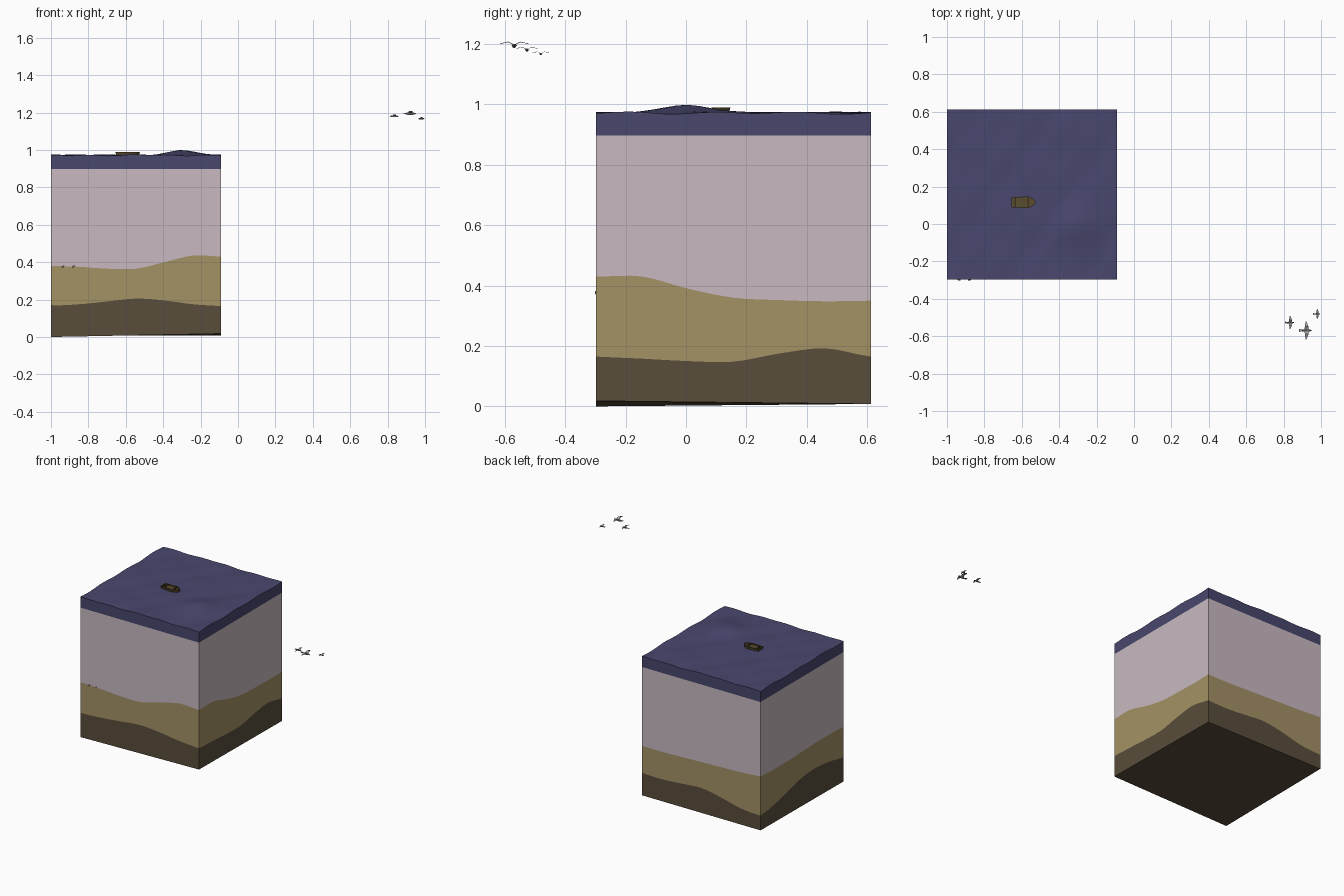
import bpy, bmesh, math
from mathutils import Vector, Matrix

cube = bpy.data.objects.get("Cube")
if cube:
    bpy.data.objects.remove(cube, do_unlink=True)


def material(name, r, g, b):
    m = bpy.data.materials.new(name)
    m.use_nodes = True
    m.diffuse_color = (r, g, b, 1)
    m.node_tree.nodes["Principled BSDF"].inputs["Base Color"].default_value = (r, g, b, 1)
    return m


NAVY = material("navy water", .066, .063, .155)
PINK = material("pale pink water", .58, .49, .535)
SAND = material("sand", .376, .287, .133)
SOIL = material("dark soil", .1, .075, .045)
WOOD = material("boat wood", .1, .072, .028)
DARK = material("dark wood", .045, .03, .014)
GREY = material("feather grey", .36, .34, .34)
BODY = material("bird body grey", .2, .19, .19)
SHELL = material("shell brown", .2, .14, .1)


def add_object(name, bm, *mats):
    mesh = bpy.data.meshes.new(name)
    bm.to_mesh(mesh)
    bm.free()
    for m in mats:
        mesh.materials.append(m)
    obj = bpy.data.objects.new(name, mesh)
    bpy.context.collection.objects.link(obj)
    return obj


# Block footprint, walked anticlockwise from the front left corner
SUB = 4                 # wall columns per profile key
SIDE = 6 * SUB          # wall columns per side
COLS = 4 * SIDE
CENTRE = Vector((-.545, .157))
HALF = .455
CORNERS = [CENTRE + Vector(c) * HALF for c in ((-1, -1), (1, -1), (1, 1), (-1, 1))]


def rim(i):
    side, step = divmod(i % COLS, SIDE)
    return CORNERS[side].lerp(CORNERS[(side + 1) % 4], step / SIDE)


def profile(keys):
    """Closed smooth curve of heights around the block."""
    def height(i):
        k, t = divmod(i % COLS, SUB)
        t /= SUB
        a, b, c, d = (keys[(k + j) % len(keys)] for j in (-1, 0, 1, 2))
        return b + .5 * t * (c - a + t * (2*a - 5*b + 4*c - d + t * (3*(b - c) + d - a)))
    return height


def wave(x, y):
    swell = .027 * math.exp(-((x + .29) ** 2 + y ** 2) / .011)
    ripple = math.sin(13 * x + 5 * y) * math.cos(17 * y - 4 * x) + .6 * math.sin(31 * x - 23 * y)
    return .972 + swell + .003 * ripple


def base(i):
    p = rim(i) - CENTRE
    return .0085 + .0045 * p.x / HALF - .0005 * p.y / HALF - .0045 * p.x * p.y / HALF ** 2


soil_top = profile([.17, .175, .19, .205, .195, .175, .165, .158, .15, .148, .175, .192,
                    .165, .16, .17, .18, .155, .12, .11, .13, .165, .2, .21, .195])
sand_top = profile([.38, .375, .365, .365, .4, .435, .43, .43, .39, .36, .352, .348,
                    .35, .35, .355, .36, .365, .37, .38, .375, .375, .38, .385, .385])


def water_top(i):
    return .897


def surface_edge(i):
    return wave(*rim(i))


def band(low, high):
    """Ring of wall faces between two height functions."""
    bm = bmesh.new()
    lo, hi = ([bm.verts.new((*rim(i), f(i))) for i in range(COLS)] for f in (low, high))
    for i in range(COLS):
        j = (i + 1) % COLS
        bm.faces.new((lo[i], lo[j], hi[j], hi[i]))
    return bm, lo


# Strata
bm, ring = band(base, soil_top)
bm.faces.new(ring[::-1])
add_object("soil_layer", bm, SOIL)
add_object("sand_layer", band(soil_top, sand_top)[0], SAND)
add_object("deep_water", band(sand_top, water_top)[0], PINK)

# Rippled surface layer
bm, ring = band(water_top, surface_edge)
grid = bmesh.ops.create_grid(bm, x_segments=SIDE, y_segments=SIDE, size=HALF,
                             matrix=Matrix.Translation((*CENTRE, 0)))
for v in grid["verts"]:
    v.co.z = wave(v.co.x, v.co.y)
bmesh.ops.remove_doubles(bm, verts=bm.verts, dist=.0005)
surface = add_object("water_surface", bm, NAVY)
bpy.context.view_layer.objects.active = surface
surface.select_set(True)
bpy.ops.object.shade_smooth_by_angle(angle=math.radians(35))

# Boat hull with flared sides and a sunken deck
half = [(-.066, .027), (.025, .031), (.05, .019)]
outline = [(x, -y) for x, y in half] + [(.066, 0)] + [(x, y) for x, y in half[::-1]]
bm = bmesh.new()
keel = bm.faces.new([bm.verts.new((x * .88, y * .75, 0)) for x, y in outline])
top = bmesh.ops.extrude_face_region(bm, geom=[keel])["geom"]
deck = next(g for g in top if isinstance(g, bmesh.types.BMFace))
for v, (x, y) in zip(deck.verts, outline):
    v.co = (x, y, .03)
bmesh.ops.recalc_face_normals(bm, faces=bm.faces)
bmesh.ops.inset_individual(bm, faces=[deck], thickness=.005)
floor = bmesh.ops.extrude_face_region(bm, geom=[deck])["geom"]
bmesh.ops.delete(bm, geom=[deck], context='FACES_ONLY')
for v in (g for g in floor if isinstance(g, bmesh.types.BMVert)):
    v.co.z -= .008
bmesh.ops.recalc_face_normals(bm, faces=bm.faces)
hull = add_object("boat_hull", bm, WOOD)
hull.location = (-.59, .116, .96)


def box(name, size, place, mat):
    bm = bmesh.new()
    bmesh.ops.create_cube(bm, size=1, matrix=Matrix.Diagonal((*size, 1)))
    add_object(name, bm, mat).location = place


for name, x in (("boat_rear_seat", -.635), ("boat_front_seat", -.565)):
    box(name, (.008, .05, .004), (x, .116, .987), DARK)


# Birds with cranked wings, a pointed body and a flat tail
def bird(name, place, scale):
    bm = bmesh.new()
    bmesh.ops.create_uvsphere(bm, u_segments=8, v_segments=6, radius=1,
                              matrix=Matrix.Diagonal((.03, .007, .007, 1)))
    body = add_object(name + "_body", bm, BODY)
    bm = bmesh.new()
    stations = [(0, .003, .011, -.011), (.02, .013, .012, -.007), (.047, .007, .001, -.004)]
    for s in (1, -1):
        rows = [[bm.verts.new((x, s * y, z)) for x in (a, b)] for y, z, a, b in stations]
        for p, q in zip(rows, rows[1:]):
            quad = (p[0], q[0], q[1], p[1])
            bm.faces.new(quad[::-1] if s > 0 else quad)
    bm.faces.new([bm.verts.new((x, y, .002)) for x, y in
                  ((-.02, .003), (-.038, .009), (-.038, -.009), (-.02, -.003))])
    bmesh.ops.remove_doubles(bm, verts=bm.verts, dist=.0001)
    bmesh.ops.recalc_face_normals(bm, faces=bm.faces)
    wings = add_object(name + "_wings_and_tail", bm, GREY)
    thick = wings.modifiers.new("thickness", 'SOLIDIFY')
    thick.thickness = .002
    thick.offset = 0
    for obj in (body, wings):
        obj.location = place
        obj.scale = (scale,) * 3


bird("large_bird", (.921, -.569, 1.194), 1)
bird("middle_bird", (.835, -.527, 1.18), .75)
bird("small_bird", (.98, -.481, 1.167), .58)

# Small shells resting against the front of the sand
for name, x in (("left_shell", -.935), ("right_shell", -.88)):
    bm = bmesh.new()
    bmesh.ops.create_icosphere(bm, subdivisions=1, radius=1,
                               matrix=Matrix.Diagonal((.01, .003, .006, 1)))
    add_object(name, bm, SHELL).location = (x, -.299, .377)
